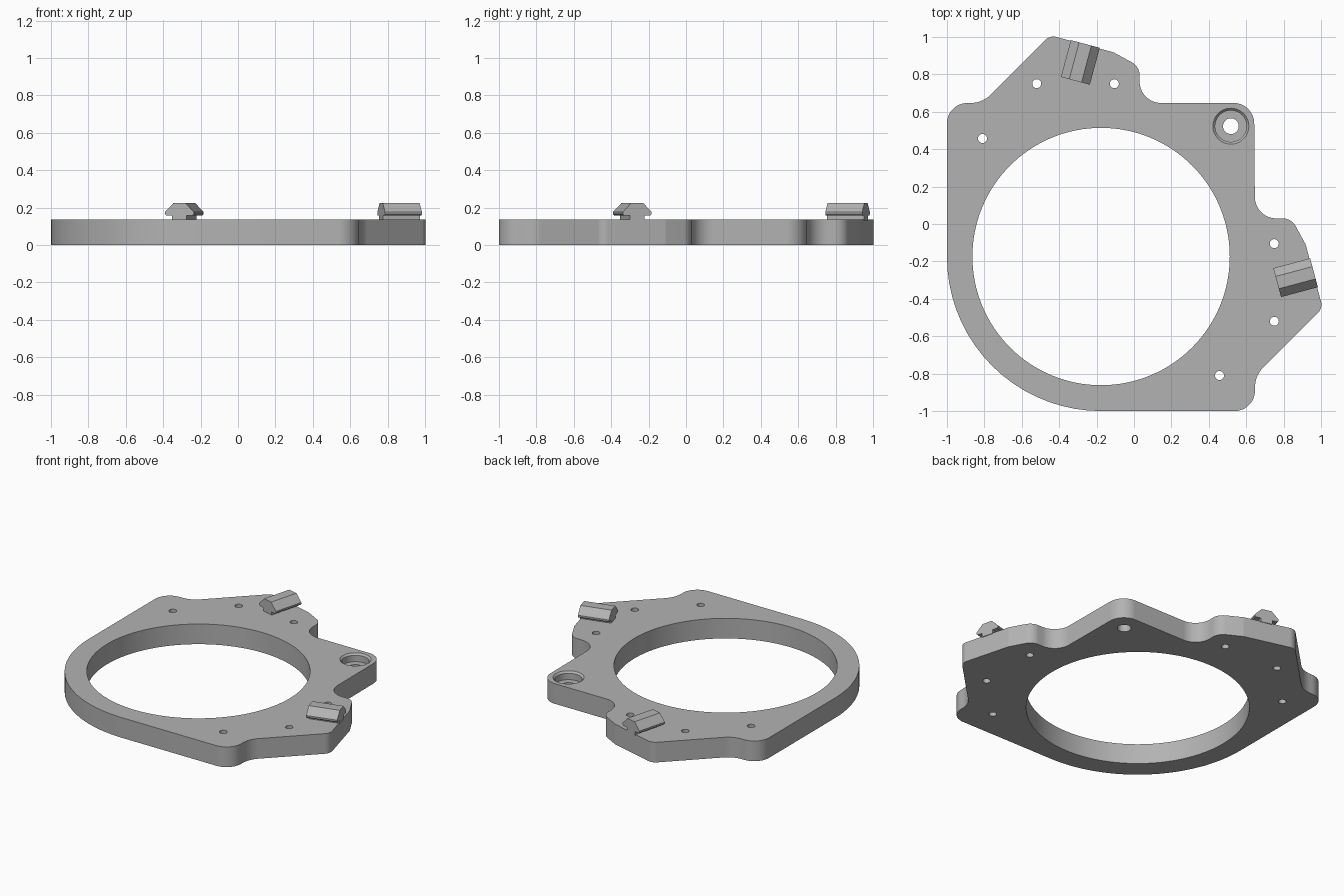
import bpy, bmesh, math
from mathutils import Vector

cube = bpy.data.objects.get("Cube")
if cube:
    bpy.data.objects.remove(cube, do_unlink=True)

THICK = 0.137
CENTRE = -0.176
grey = bpy.data.materials.new("plain_grey")
grey.use_nodes = True
grey.diffuse_color = (0.45, 0.45, 0.45, 1)
grey.node_tree.nodes["Principled BSDF"].inputs["Base Color"].default_value = (0.45, 0.45, 0.45, 1)


def make_object(name, bm):
    bmesh.ops.recalc_face_normals(bm, faces=bm.faces[:])
    mesh = bpy.data.meshes.new(name)
    bm.to_mesh(mesh)
    bm.free()
    mesh.materials.append(grey)
    obj = bpy.data.objects.new(name, mesh)
    bpy.context.collection.objects.link(obj)
    return obj


def select_only(obj):
    bpy.ops.object.select_all(action='DESELECT')
    obj.select_set(True)
    bpy.context.view_layer.objects.active = obj


def fillet(a, b, c, r):
    """Points of an arc of radius r rounding corner b."""
    if r == 0:
        return [b]
    u, v = (a - b).normalized(), (c - b).normalized()
    half = u.angle(v) / 2
    mid = b + (u + v).normalized() * (r / math.sin(half))
    t = r / math.tan(half)
    start, end = b + u * t - mid, b + v * t - mid
    sweep = start.angle(end)
    n = max(4, round(sweep / math.radians(5)))
    return [mid + (start * math.sin(sweep * (1 - i / n)) + end * math.sin(sweep * i / n))
            / math.sin(sweep) for i in range(n + 1)]


def prism(bm, ring, offset):
    """Closed prism from a ring of points swept by an offset."""
    low = [bm.verts.new(p) for p in ring]
    high = [bm.verts.new(p + offset) for p in ring]
    bm.faces.new(low[::-1])
    bm.faces.new(high)
    for i in range(len(ring)):
        j = (i + 1) % len(ring)
        bm.faces.new((low[i], low[j], high[j], high[i]))


def lathe(bm, x, y, profile, n):
    """Closed turned solid from (radius, z) pairs."""
    rings = [[bm.verts.new((x + r * math.cos(2 * math.pi * k / n),
                            y + r * math.sin(2 * math.pi * k / n), z)) for k in range(n)]
             for r, z in profile]
    bm.faces.new(rings[0][::-1])
    bm.faces.new(rings[-1])
    for a, b in zip(rings, rings[1:]):
        for k in range(n):
            m = (k + 1) % n
            bm.faces.new((a[k], a[m], b[m], b[k]))


# Plate outline: one half as corners with radii, mirrored across the diagonal
half = [(0.03, 0.647, 0.115), (0.03, 0.842, 0.08), (-0.11, 0.918, 0),
        (-0.449, 1.009, 0.06), (-0.811, 0.647, 0.15), (-1, 0.647, 0.11),
        (-1, -1, 1 + CENTRE)]
corners = [(0.642, 0.647, 0.11)] + half + [(y, x, r) for x, y, r in half[-2::-1]]
points = [Vector((x, y, 0)) for x, y, r in corners]
outline = []
for i, corner in enumerate(corners):
    outline += fillet(points[i - 1], points[i], points[(i + 1) % len(points)], corner[2])
bm = bmesh.new()
prism(bm, outline, Vector((0, 0, THICK)))
plate = make_object("mounting_plate", bm)

# Holes: main opening, six screw holes, stepped corner hole
bm = bmesh.new()
lathe(bm, CENTRE, CENTRE + 0.002, [(0.688, -0.1), (0.688, 0.3)], 128)
for x, y in [(-0.81, 0.457), (-0.52, 0.75), (-0.105, 0.75)]:
    for px, py in ((x, y), (y, x)):
        lathe(bm, px, py, [(0.024, -0.1), (0.024, 0.3)], 32)
lathe(bm, 0.518, 0.523, [(0.042, -0.1), (0.042, THICK - 0.055), (0.084, THICK - 0.055),
                         (0.084, THICK - 0.012), (0.096, THICK), (0.096, 0.3)], 48)
cutter = make_object("hole_cutter", bm)
cutter.hide_render = True
cut = plate.modifiers.new("holes", 'BOOLEAN')
cut.operation = 'DIFFERENCE'
cut.solver = 'EXACT'
cut.object = cutter
select_only(plate)
bpy.ops.object.modifier_apply(modifier="holes")
bpy.data.objects.remove(cutter, do_unlink=True)
bpy.ops.object.shade_smooth_by_angle(angle=math.radians(12))

# Two rail clips: a necked, bevelled profile swept along a tilted axis
side = [(0.04, THICK - 0.005), (0.04, 0.158), (0.073, 0.158), (0.08, 0.165),
        (0.08, 0.176), (0.034, 0.223)]
profile = side + [(-w, z) for w, z in side[::-1]]
tilt = math.radians(15)
across = Vector((math.cos(tilt), -math.sin(tilt), 0))
along = Vector((math.sin(tilt), math.cos(tilt), 0))
inner_end = Vector((-0.287, 0.864, 0)) - along * 0.102
for name, swap in (("back_clip", False), ("left_clip", True)):
    bm = bmesh.new()
    prism(bm, [inner_end + across * w + Vector((0, 0, z)) for w, z in profile], along * 0.204)
    if swap:
        for v in bm.verts:
            v.co = v.co.yxz
    make_object(name, bm)
